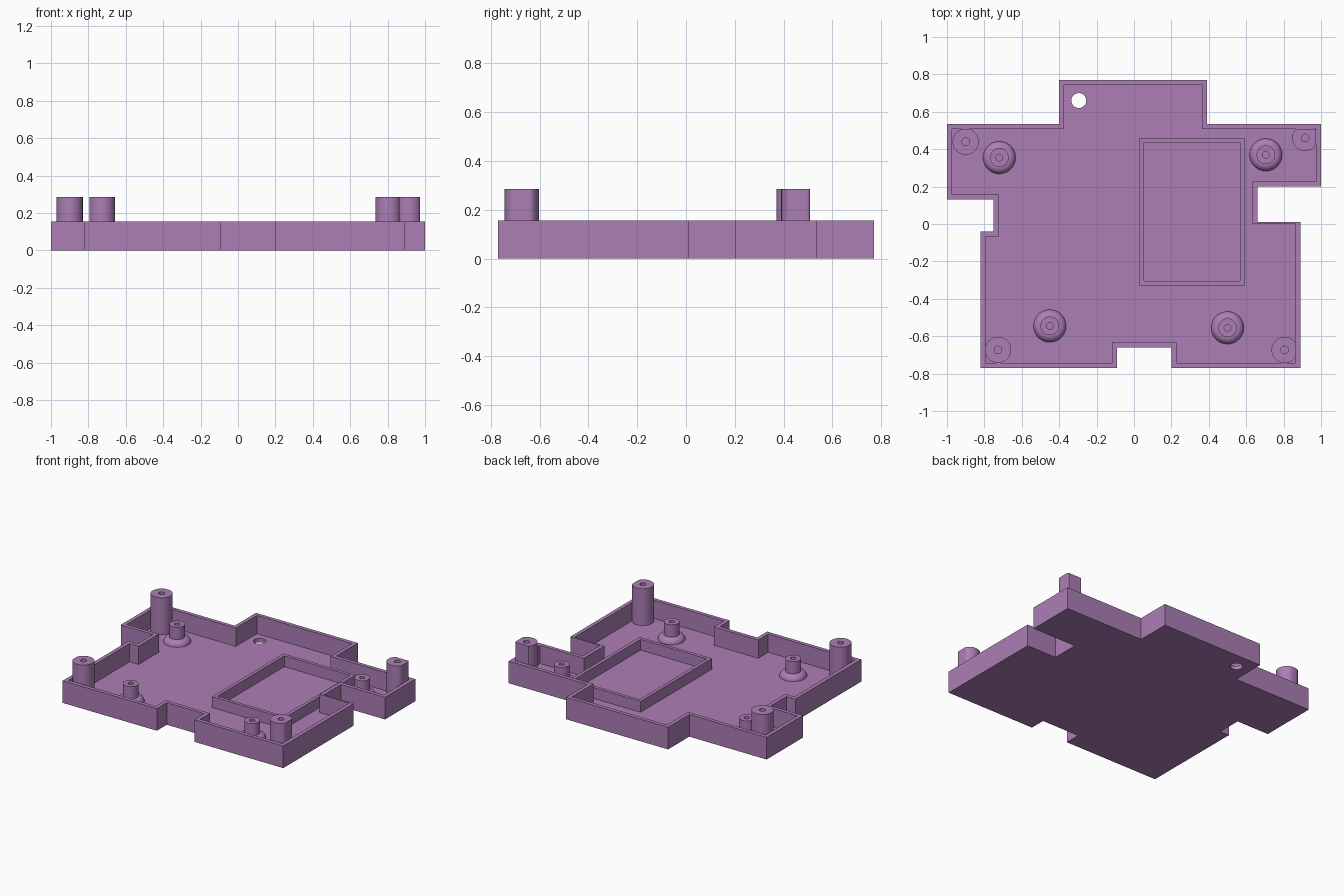
import bpy, bmesh, math
from mathutils import Vector

if "Cube" in bpy.data.objects:
    bpy.data.objects.remove(bpy.data.objects["Cube"])

WALL, FLOOR, RIM_Z, POST_Z = 0.027, 0.027, 0.155, 0.285

plastic = bpy.data.materials.new("purple plastic")
plastic.diffuse_color = (0.413, 0.209, 0.462, 1)
plastic.use_nodes = True
plastic.node_tree.nodes["Principled BSDF"].inputs["Base Color"].default_value = plastic.diffuse_color


def make_object(name, bm):
    bmesh.ops.recalc_face_normals(bm, faces=bm.faces)
    mesh = bpy.data.meshes.new(name)
    bm.to_mesh(mesh)
    bm.free()
    mesh.materials.append(plastic)
    ob = bpy.data.objects.new(name, mesh)
    bpy.context.collection.objects.link(ob)
    return ob


def prism(name, pts, z0, z1):
    bm = bmesh.new()
    face = bm.faces.new([bm.verts.new((x, y, z0)) for x, y in pts])
    new = bmesh.ops.extrude_face_region(bm, geom=[face])["geom"]
    top = [v for v in new if isinstance(v, bmesh.types.BMVert)]
    bmesh.ops.translate(bm, verts=top, vec=(0, 0, z1 - z0))
    return make_object(name, bm)


def inset(pts, t):
    """Move a clockwise right-angled outline inward."""
    out = []
    for i, p in enumerate(pts):
        p = Vector(p)
        a = (p - Vector(pts[i - 1])).normalized()
        b = (Vector(pts[(i + 1) % len(pts)]) - p).normalized()
        out.append((p.x + t * (a.y + b.y), p.y - t * (a.x + b.x)))
    return out


def circle(cx, cy, r, n=32):
    return [(cx + r * math.cos(-math.tau * i / n), cy + r * math.sin(-math.tau * i / n))
            for i in range(n)]


def cut(ob, cutter):
    mod = ob.modifiers.new(cutter.name, 'BOOLEAN')
    mod.operation, mod.solver, mod.object = 'DIFFERENCE', 'EXACT', cutter
    cutter.hide_render = True
    cutter.hide_set(True)


def lathe(name, cx, cy, profile, box=None, n=48):
    """Spin (radius, z) points; box trims the sides flat against the walls."""
    bm = bmesh.new()
    rings = []
    for r, z in profile:
        ring = []
        for x, y in circle(cx, cy, r, n):
            if box:
                x = min(max(x, box[0]), box[1])
                y = min(max(y, box[2]), box[3])
            ring.append(bm.verts.new((x, y, z)))
        rings.append(ring)
    for a, b in zip(rings, rings[1:]):
        for i in range(n):
            j = (i + 1) % n
            bm.faces.new((a[i], a[j], b[j], b[i]))
    ob = make_object(name, bm)
    bpy.context.view_layer.objects.active = ob
    ob.select_set(True)
    bpy.ops.object.shade_smooth_by_angle(angle=math.radians(30))
    ob.select_set(False)
    return ob


# Tray: stepped outline with a hollowed interior and one round floor hole
outline = [(-0.4, 0.77), (0.39, 0.77), (0.39, 0.535), (1, 0.535), (1, 0.2), (0.66, 0.2),
           (0.66, 0.01), (0.89, 0.01), (0.89, -0.77), (0.2, -0.77), (0.2, -0.66),
           (-0.09, -0.66), (-0.09, -0.77), (-0.82, -0.77), (-0.82, -0.04), (-0.75, -0.04),
           (-0.75, 0.13), (-1, 0.13), (-1, 0.535), (-0.4, 0.535)]
inner = inset(outline, WALL)
for i in (6, 7):  # thinner wall beside the right notch
    inner[i] = (inner[i][0], 0.0)
tray = prism("tray", outline, 0, RIM_Z)
cut(tray, prism("cavity_cutter", inner, FLOOR, 0.3))
cut(tray, prism("hole_cutter", circle(-0.295, 0.66, 0.04), -0.1, 0.1))

# Low rectangular frame on the floor
frame_outline = [(0.03, 0.46), (0.59, 0.46), (0.59, -0.33), (0.03, -0.33)]
frame = prism("inner_frame", frame_outline, FLOOR - 0.005, 0.103)
cut(frame, prism("frame_cutter", inset(frame_outline, 0.024), -0.1, 0.3))

# Tall corner posts, trimmed by the inner wall faces
corners = [("back_left", -0.9, 0.44, (-0.973, 1, -1, 0.508)),
           ("back_right", 0.915, 0.46, (-1, 0.973, -1, 0.508)),
           ("front_left", -0.727, -0.673, (-0.793, 1, -0.743, 1)),
           ("front_right", 0.805, -0.673, (-1, 0.863, -0.743, 1))]
for side, x, y, box in corners:
    lathe("corner_post_" + side, x, y,
          [(0.07, FLOOR - 0.002), (0.07, POST_Z), (0.02, POST_Z), (0.02, FLOOR)], box)

# Short standoffs with rounded collars
dome = [(0.05 + 0.037 * math.cos(a), FLOOR + 0.037 * math.sin(a))
        for a in (math.pi / 2 * i / 8 for i in range(9))]
for i, (x, y) in enumerate([(-0.72, 0.355), (0.705, 0.37), (-0.45, -0.545), (0.5, -0.555)]):
    lathe("standoff_%d" % (i + 1), x, y,
          dome + [(0.05, 0.15), (0.018, 0.15), (0.018, FLOOR)])
